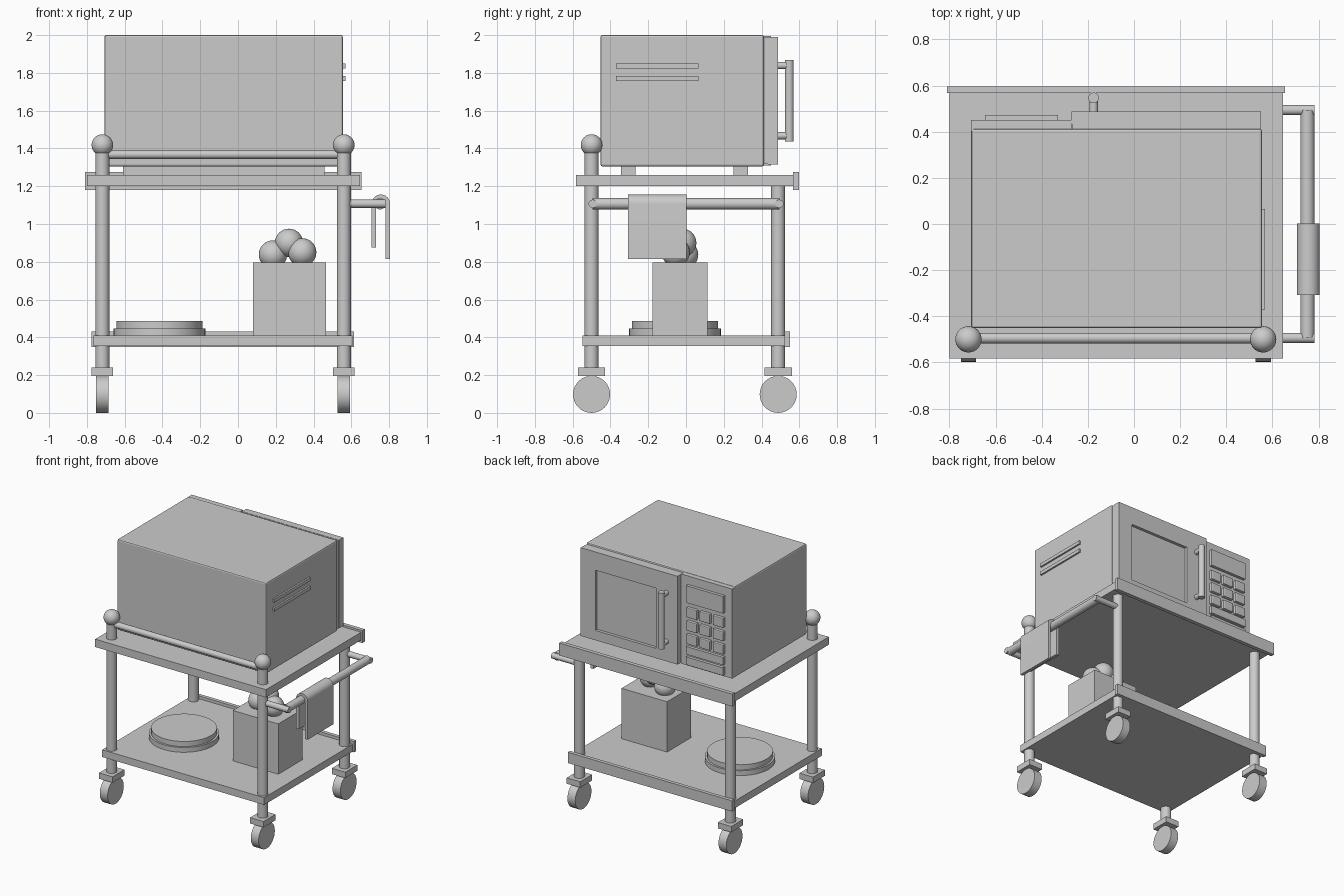
import bpy, math
from mathutils import Vector

if "Cube" in bpy.data.objects:
    bpy.data.objects.remove(bpy.data.objects["Cube"])


def box(name, x, y, z, bevel=0.0):
    """Box from (min, max) ranges."""
    bpy.ops.mesh.primitive_cube_add(
        size=1, location=[(a + b) / 2 for a, b in (x, y, z)])
    o = bpy.context.object
    o.name = name
    o.scale = [b - a for a, b in (x, y, z)]
    bpy.ops.object.transform_apply(location=False, rotation=False, scale=True)
    if bevel:
        m = o.modifiers.new("bevel", 'BEVEL')
        m.width, m.segments = bevel, 2
    return o


def rod(name, a, b, r, verts=32):
    """Cylinder between two points."""
    a, b = Vector(a), Vector(b)
    d = b - a
    bpy.ops.mesh.primitive_cylinder_add(
        vertices=verts, radius=r, depth=d.length, location=(a + b) / 2,
        rotation=d.to_track_quat('Z', 'Y').to_euler())
    o = bpy.context.object
    o.name = name
    bpy.ops.object.shade_smooth_by_angle()
    return o


def ball(name, p, r):
    bpy.ops.mesh.primitive_uv_sphere_add(segments=32, ring_count=16, radius=r, location=p)
    o = bpy.context.object
    o.name = name
    bpy.ops.object.shade_smooth()
    return o


# Cart shelves with raised back lips
box("top_shelf", (-0.80, 0.645), (-0.583, 0.567), (1.20, 1.26))
box("top_shelf_lip", (-0.81, 0.655), (0.567, 0.597), (1.18, 1.275))
box("lower_shelf", (-0.765, 0.605), (-0.548, 0.522), (0.355, 0.41))
box("lower_shelf_lip", (-0.775, 0.615), (0.522, 0.55), (0.35, 0.432))

# Legs, casters and knobs
LX, LY = (-0.718, 0.56), (-0.5, 0.488)
for x, sx in zip(LX, ("left", "right")):
    for y, sy in zip(LY, ("front", "back")):
        tag = f"{sy}_{sx}"
        rod("leg_" + tag, (x, y, 0.22), (x, y, 1.40 if y < 0 else 1.21), 0.037)
        box("caster_plate_" + tag, (x - 0.057, x + 0.057), (y - 0.072, y + 0.072), (0.195, 0.24))
        rod("wheel_" + tag, (x - 0.033, y, 0.098), (x + 0.033, y, 0.098), 0.098)
    ball("knob_" + sx, (x, LY[0], 1.418), 0.057)

# Front rail and side push handle
rod("front_rail", (LX[0], -0.495, 1.368), (LX[1], -0.495, 1.368), 0.023)
for y, tag in ((-0.494, "front"), (0.494, "back")):
    rod("handle_arm_" + tag, (0.56, y, 1.107), (0.782, y, 1.107), 0.022)
rod("push_handle", (0.752, -0.494, 1.107), (0.752, 0.494, 1.107), 0.03)

# Towel draped over the handle: arched profile extruded along y
cx, cz, ro, ri = 0.756, 1.107, 0.049, 0.026
arc = [math.pi * i / 16 for i in range(17)]
prof = [(cx + ro, 0.815)] + [(cx + ro * math.cos(t), cz + ro * math.sin(t)) for t in arc]
prof += [(cx - ro, 0.875), (cx - ri, 0.875)]
prof += [(cx + ri * math.cos(t), cz + ri * math.sin(t)) for t in reversed(arc)]
prof += [(cx + ri, 0.815)]
n = len(prof)
verts = [(x, y, z) for y in (-0.308, 0.003) for x, z in prof]
faces = [(i, (i + 1) % n, n + (i + 1) % n, n + i) for i in range(n)]
faces += [tuple(reversed(range(n))), tuple(range(n, 2 * n))]
me = bpy.data.meshes.new("towel")
me.from_pydata(verts, [], faces)
towel = bpy.data.objects.new("towel", me)
bpy.context.collection.objects.link(towel)
bpy.context.view_layer.objects.active = towel
bpy.ops.object.select_all(action='DESELECT')
towel.select_set(True)
bpy.ops.object.mode_set(mode='EDIT')
bpy.ops.mesh.select_all(action='SELECT')
bpy.ops.mesh.normals_make_consistent(inside=False)
bpy.ops.object.mode_set(mode='OBJECT')
bpy.ops.object.shade_smooth_by_angle()

# Oven body, feet and side vents
box("oven_body", (-0.706, 0.555), (-0.452, 0.413), (1.305, 2.0), 0.01)
for y, tag in ((-0.306, "front"), (0.29, "back")):
    box("oven_foot_" + tag, (-0.61, 0.457), (y - 0.039, y + 0.039), (1.255, 1.31))
for i, z in enumerate((1.837, 1.77)):
    box(f"vent_{i + 1}", (0.54, 0.568), (-0.37, 0.065), (z - 0.013, z + 0.013))

# Door frame around a recessed window
WX, WZ, DX, DZ = (-0.086, 0.426), (1.39, 1.85), (-0.27, 0.55), (1.315, 1.99)
DY = (0.433, 0.487)
box("door_seal", (DX[0] + 0.002, DX[1] - 0.002), (0.405, 0.44), (DZ[0] + 0.002, DZ[1] - 0.002))
box("door_frame_right", (WX[1], DX[1]), DY, DZ)
box("door_frame_left", (DX[0], WX[0]), DY, DZ)
box("door_frame_top", WX, DY, (WZ[1], DZ[1]))
box("door_frame_bottom", WX, DY, (DZ[0], WZ[0]))
box("door_window", WX, (0.435, 0.464), WZ)

# Door handle
rod("door_handle", (-0.175, 0.547, 1.438), (-0.175, 0.547, 1.868), 0.023)
for z, tag in ((1.467, "lower"), (1.839, "upper")):
    rod("door_handle_post_" + tag, (-0.175, 0.48, z), (-0.175, 0.547, z), 0.019)

# Control panel with display, keypad and wide keys
box("control_panel", (-0.706, -0.272), (0.405, 0.45), (1.31, 1.995))
KY = (0.445, 0.473)
box("display", (-0.645, -0.33), KY, (1.80, 1.93))
for r in range(3):
    for c in range(3):
        x, z = -0.375 - c * 0.1125, 1.725 - r * 0.102
        box(f"key_{r}_{c}", (x - 0.045, x + 0.045), KY, (z - 0.037, z + 0.037), 0.006)
for i, z in enumerate((1.435, 1.355)):
    box(f"wide_key_{i + 1}", (-0.645, -0.33), KY, (z - 0.03, z + 0.03))

# Lower shelf contents: bin with fruit, stacked plates
box("fruit_bin", (0.08, 0.465), (-0.177, 0.115), (0.405, 0.795))
for i, p in enumerate(((0.185, -0.01, 0.838), (0.27, -0.02, 0.90), (0.34, -0.055, 0.85))):
    ball(f"fruit_{i + 1}", p, 0.075)
rod("plate_lower", (-0.416, -0.058, 0.405), (-0.416, -0.058, 0.447), 0.243, 48)
rod("plate_upper", (-0.416, -0.058, 0.447), (-0.416, -0.058, 0.486), 0.228, 48)
